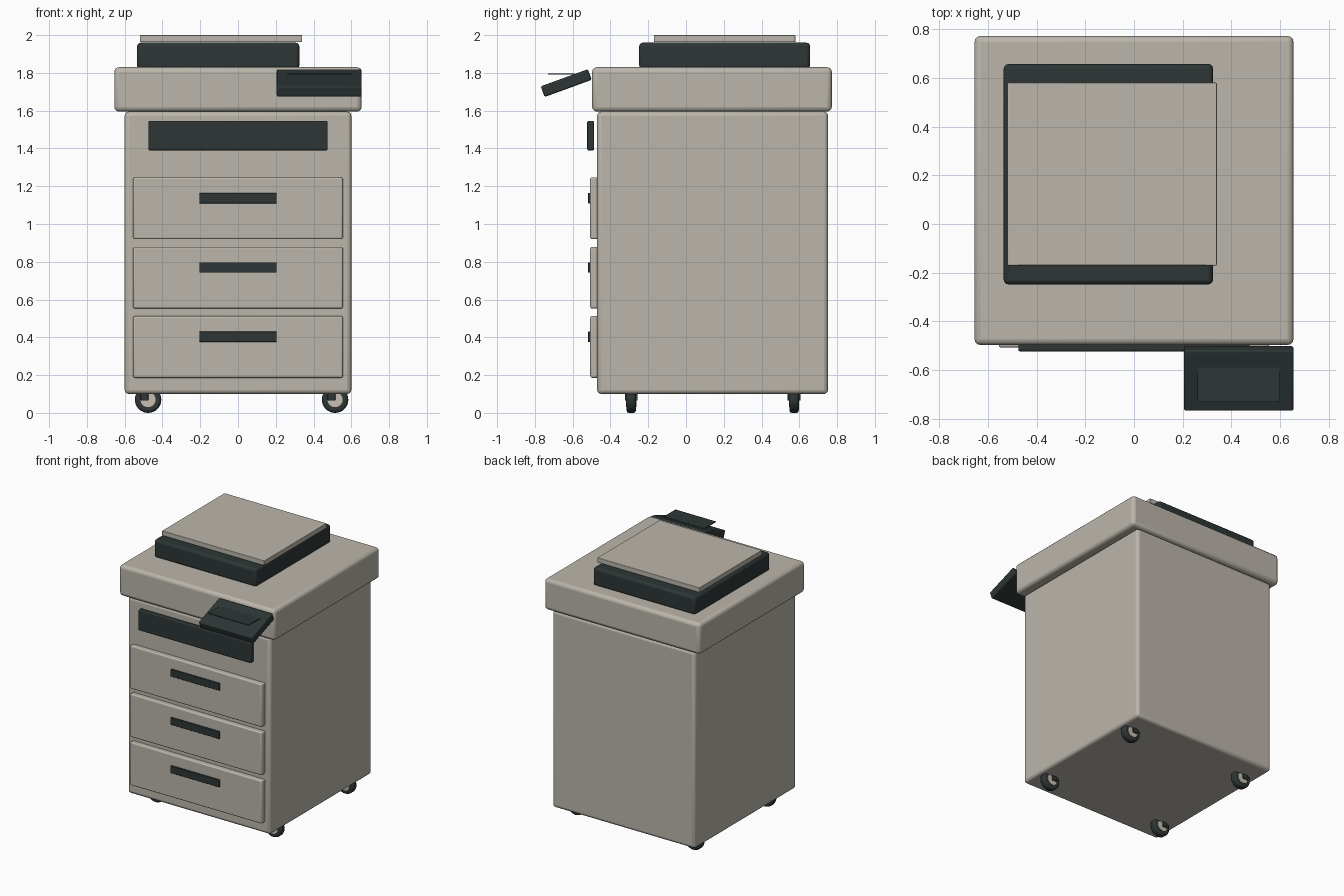
import bpy
from math import radians

cube = bpy.data.objects.get("Cube")
if cube:
    bpy.data.objects.remove(cube, do_unlink=True)


def make_material(name, rgb):
    mat = bpy.data.materials.new(name)
    mat.use_nodes = True
    mat.diffuse_color = (*rgb, 1)
    mat.node_tree.nodes["Principled BSDF"].inputs["Base Color"].default_value = (*rgb, 1)
    return mat


BEIGE = make_material("warm beige plastic", (0.50, 0.47, 0.41))
DARK = make_material("dark slate plastic", (0.026, 0.037, 0.036))
HUB = make_material("pale hub", (0.58, 0.52, 0.44))


def finish(obj, name, mat, bevel=0, segments=3):
    obj.name = name
    obj.data.materials.append(mat)
    if bevel:
        mod = obj.modifiers.new("Rounded edges", 'BEVEL')
        mod.width, mod.segments = bevel, segments
        mod.limit_method = 'ANGLE'
    bpy.ops.object.shade_smooth_by_angle(angle=radians(35))
    return obj


def box(name, mat, xs, ys, zs, bevel=0):
    """Box between the given limits on each axis."""
    spans = (xs, ys, zs)
    bpy.ops.mesh.primitive_cube_add(size=1, location=[(a + b) / 2 for a, b in spans])
    obj = bpy.context.object
    obj.scale = [b - a for a, b in spans]
    bpy.ops.object.transform_apply(location=False, rotation=False, scale=True)
    return finish(obj, name, mat, bevel)


def disc(name, mat, centre, radius, depth, bevel=0):
    """Cylinder with its axle along y."""
    bpy.ops.mesh.primitive_cylinder_add(vertices=32, radius=radius, depth=depth,
                                        location=centre, rotation=(radians(90), 0, 0))
    return finish(bpy.context.object, name, mat, bevel, 2)


# Cabinet and scanner deck
box("cabinet", BEIGE, (-0.60, 0.60), (-0.47, 0.752), (0.10, 1.595), 0.022)
box("scanner_deck", BEIGE, (-0.655, 0.655), (-0.497, 0.772), (1.595, 1.83), 0.025)

# Document feeder and its tray
box("document_feeder", DARK, (-0.535, 0.325), (-0.248, 0.657), (1.82, 1.96), 0.02)
box("feeder_tray", BEIGE, (-0.52, 0.34), (-0.17, 0.58), (1.963, 2.0), 0.004)

# Paper output slot
box("output_slot", DARK, (-0.475, 0.475), (-0.523, -0.486), (1.39, 1.545), 0.007)

# Paper drawers with handles
for i in range(3):
    z = 0.349 + i * 0.367
    box(f"drawer_{i + 1}", BEIGE, (-0.555, 0.555), (-0.507, -0.45),
        (z - 0.163, z + 0.163), 0.009)
    box(f"drawer_handle_{i + 1}", DARK, (-0.205, 0.205), (-0.519, -0.495),
        (z + 0.026, z + 0.081), 0.004)

# Tilted control panel with a level display plate
panel = box("control_panel", DARK, (0.205, 0.655), (-0.767, -0.501), (1.716, 1.776), 0.009)
panel.rotation_euler.x = radians(20)
box("display_plate", DARK, (0.26, 0.60), (-0.73, -0.59), (1.791, 1.796))

# Casters
for end, y in (("front", -0.29), ("back", 0.572)):
    for side, x in (("right", -0.495), ("left", 0.495)):
        tag = f"{end}_{side}"
        box(f"caster_fork_{tag}", DARK, (x - 0.02, x + 0.02), (y - 0.034, y + 0.034),
            (0.065, 0.12), 0.004)
        wheel = (x + 0.019, y, 0.07)
        disc(f"caster_wheel_{tag}", DARK, wheel, 0.07, 0.05, 0.012)
        disc(f"caster_hub_{tag}", HUB, wheel, 0.04, 0.054)
